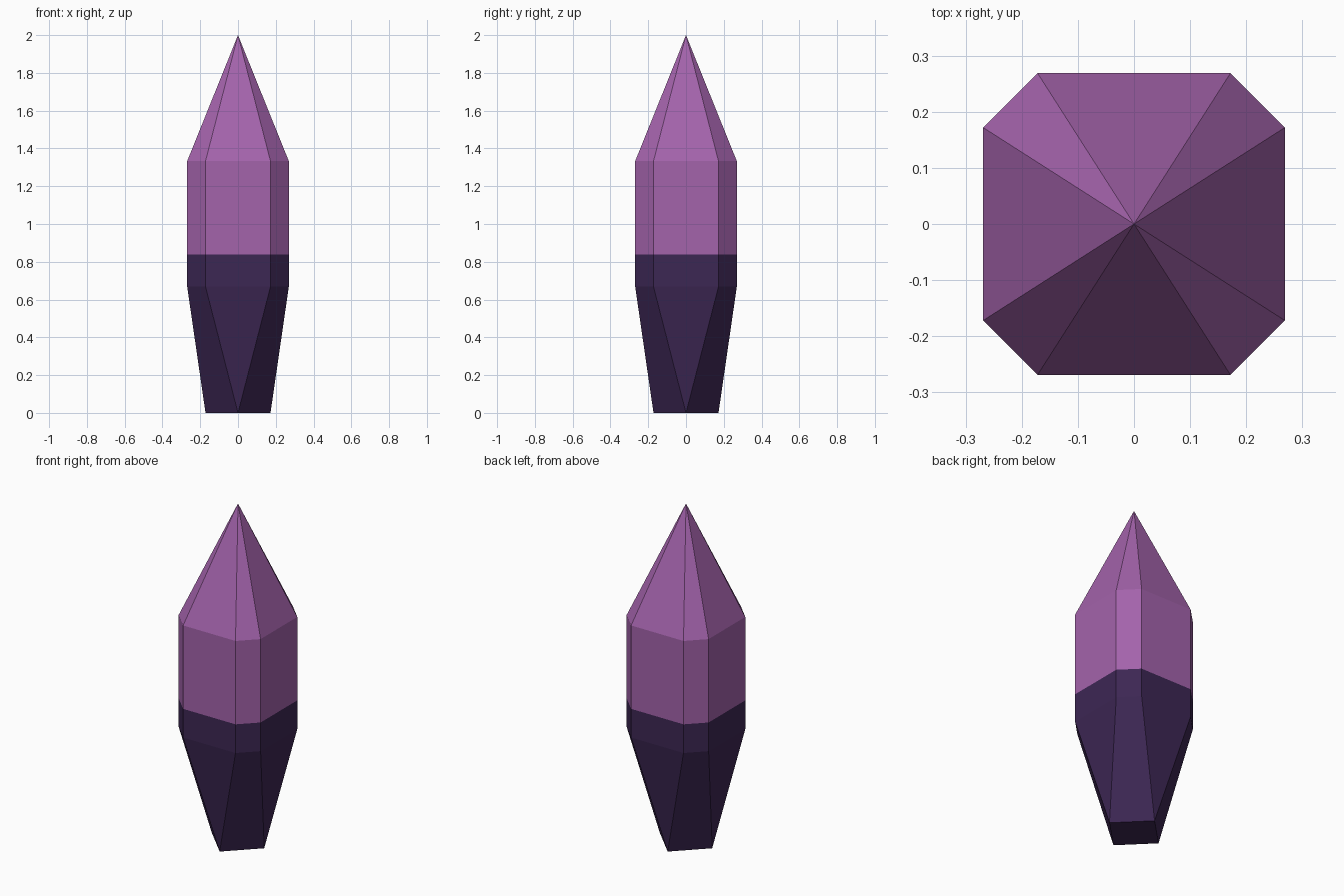
import bpy, bmesh, math

if "Cube" in bpy.data.objects:
    bpy.data.objects.remove(bpy.data.objects["Cube"])

HALF, CUT = 0.269, 0.172       # half width of the body, and where its bevelled corners start
LOW, HIGH, TIP = 0.668, 1.333, 2.0
SPLIT = 0.838                  # height where the colour changes


def material(name, rgb):
    mat = bpy.data.materials.new(name)
    mat.diffuse_color = (*rgb, 1)
    mat.use_nodes = True
    mat.node_tree.nodes["Principled BSDF"].inputs["Base Color"].default_value = mat.diffuse_color
    return mat


bm = bmesh.new()

# eight-sided body rings
for z in (LOW, HIGH):
    for sx in (-1, 1):
        for sy in (-1, 1):
            bm.verts.new((sx * HALF, sy * CUT, z))
            bm.verts.new((sx * CUT, sy * HALF, z))
# diamond-shaped foot and pointed tip
for i in range(4):
    a = i * math.pi / 2
    bm.verts.new((CUT * math.cos(a), CUT * math.sin(a), 0))
bm.verts.new((0, 0, TIP))

# wrap the points in flat facets
bmesh.ops.convex_hull(bm, input=bm.verts[:])
bmesh.ops.dissolve_limit(bm, angle_limit=0.01, verts=bm.verts[:], edges=bm.edges[:])

# cut the colour line and colour by height
bmesh.ops.bisect_plane(bm, geom=bm.verts[:] + bm.edges[:] + bm.faces[:],
                       plane_co=(0, 0, SPLIT), plane_no=(0, 0, 1))
bmesh.ops.recalc_face_normals(bm, faces=bm.faces[:])
for f in bm.faces:
    f.material_index = 0 if f.calc_center_median().z > SPLIT else 1
    f.smooth = False

mesh = bpy.data.meshes.new("crystal")
bm.to_mesh(mesh)
bm.free()
mesh.materials.append(material("light purple", (0.37, 0.125, 0.41)))
mesh.materials.append(material("dark violet", (0.046, 0.020, 0.088)))
crystal = bpy.data.objects.new("crystal", mesh)
bpy.context.collection.objects.link(crystal)
